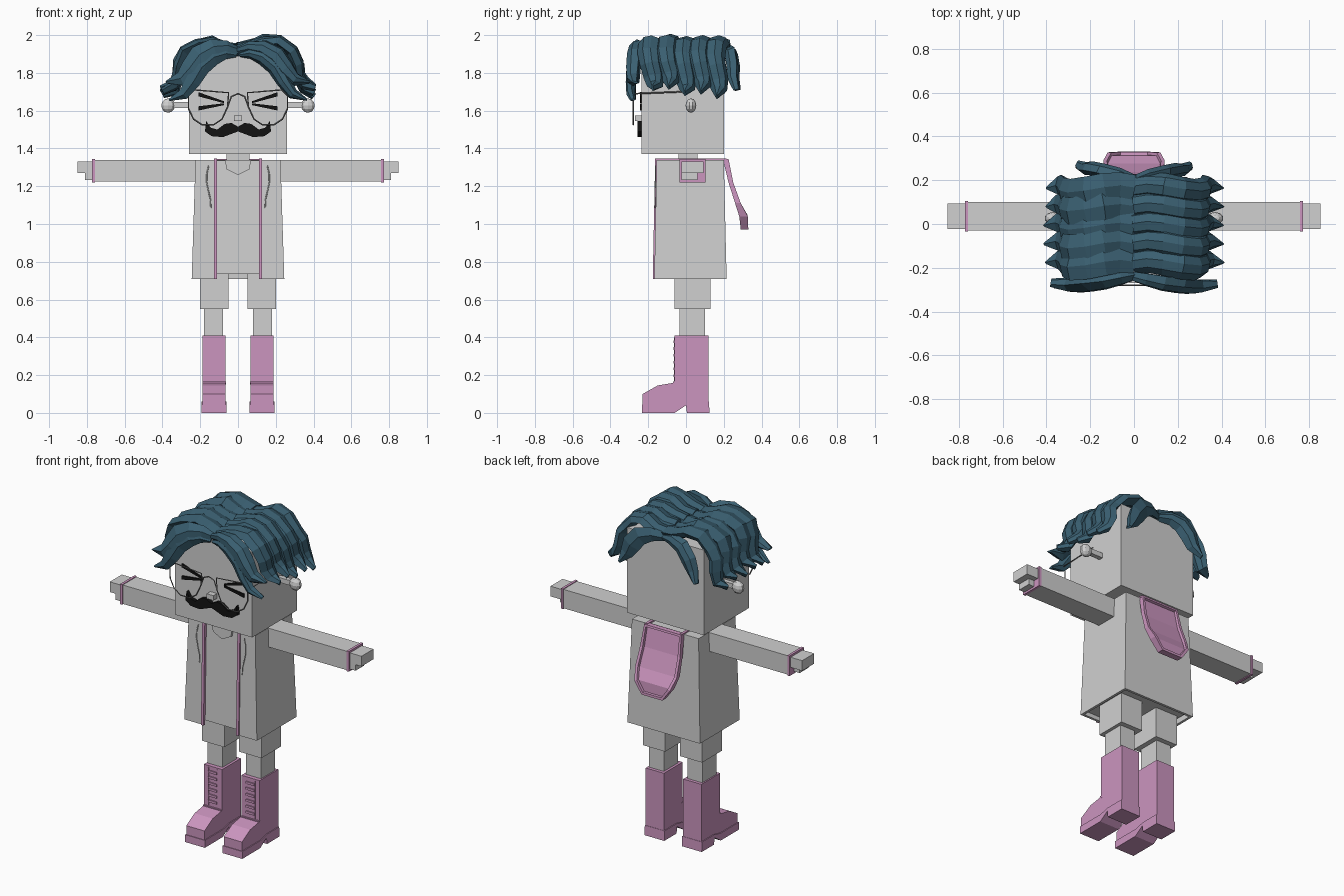
import bpy, bmesh, math, random
from mathutils import Vector

random.seed(4)
cube = bpy.data.objects.get("Cube")
if cube:
    bpy.data.objects.remove(cube)


def material(name, r, g, b):
    m = bpy.data.materials.new(name)
    m.use_nodes = True
    m.diffuse_color = (r, g, b, 1)
    m.node_tree.nodes["Principled BSDF"].inputs["Base Color"].default_value = (r, g, b, 1)
    return m


GREY = material("pale_grey", 0.63, 0.63, 0.63)
PINK = material("orchid_pink", 0.6, 0.3, 0.52)
TEAL = material("hair_teal", 0.042, 0.115, 0.165)
BLACK = material("ink_black", 0.006, 0.006, 0.006)
WIRE = material("wire_grey", 0.2, 0.2, 0.2)
SIDES = (("left", 1), ("right", -1))


def finish(bm, name, mat):
    bmesh.ops.recalc_face_normals(bm, faces=bm.faces)
    me = bpy.data.meshes.new(name)
    bm.to_mesh(me)
    bm.free()
    me.materials.append(mat)
    ob = bpy.data.objects.new(name, me)
    bpy.context.collection.objects.link(ob)
    return ob


def loft(name, rings, mat):
    """Join rings of equal point count and cap both ends."""
    bm = bmesh.new()
    vs = [[bm.verts.new(p) for p in ring] for ring in rings]
    n = len(vs[0])
    for a, b in zip(vs, vs[1:]):
        for i in range(n):
            j = (i + 1) % n
            bm.faces.new((a[i], a[j], b[j], b[i]))
    bm.faces.new(vs[0])
    bm.faces.new(vs[-1])
    return finish(bm, name, mat)


def box(name, x, y, z, mat):
    x, y = sorted(x), sorted(y)
    return loft(name, [[(x[0], y[0], h), (x[1], y[0], h), (x[1], y[1], h), (x[0], y[1], h)] for h in z], mat)


def plate(name, pts, y0, y1, mat):
    """Outline in x and z, given depth in y."""
    return loft(name, [[(x, y, z) for x, z in pts] for y in (y0, y1)], mat)


def wire(name, pts, radius, mat, closed=False):
    cu = bpy.data.curves.new(name, "CURVE")
    cu.dimensions = "3D"
    cu.bevel_depth = radius
    cu.bevel_resolution = 0
    sp = cu.splines.new("POLY")
    sp.points.add(len(pts) - 1)
    for p, co in zip(sp.points, pts):
        p.co = (*co, 1)
    sp.use_cyclic_u = closed
    cu.materials.append(mat)
    ob = bpy.data.objects.new(name, cu)
    bpy.context.collection.objects.link(ob)


# Head, neck, nose
box("head", (-0.26, 0.26), (-0.235, 0.2), (1.37, 1.89), GREY)
box("neck", (-0.06, 0.06), (-0.04, 0.06), (1.32, 1.38), GREY)
box("nose", (-0.022, 0.022), (-0.27, -0.23), (1.545, 1.575), GREY)

# Moustache
half = [(0, 1.515), (0.035, 1.535), (0.07, 1.53), (0.11, 1.5), (0.145, 1.51), (0.168, 1.545),
        (0.175, 1.49), (0.14, 1.465), (0.08, 1.46), (0.04, 1.475), (0, 1.49)]
plate("moustache", half + [(-x, z) for x, z in half[-2:0:-1]], -0.257, -0.233, BLACK)

# Inner shirt and neckline
loft("shirt", [[(-w, f, z), (w, f, z), (w, b, z), (-w, b, z)]
               for w, f, b, z in ((0.22, -0.155, 0.19, 0.735), (0.2, -0.14, 0.18, 1.335))], GREY)
plate("neckline", [(-0.07, 1.34), (0.07, 1.34), (0.06, 1.29), (0, 1.26), (-0.06, 1.29)], -0.155, -0.14, GREY)


# Open coat with hollow hem
def coat_ring(w, f, b, z, t=0.015, gap=0.115):
    half = [(gap, f), (w, f), (w, b)]
    inner = [(w - t, b - t), (w - t, f + t), (gap, f + t)]
    pts = half + [(-x, y) for x, y in reversed(half)]
    pts += [(-x, y) for x, y in reversed(inner)] + inner
    return [(x, y, z) for x, y in pts]


loft("coat", [coat_ring(0.245, -0.168, 0.215, 0.71), coat_ring(0.225, -0.155, 0.2, 1.34)], GREY)
for x in (-1, 1):
    box("shoulder_panel", (x * 0.115, x * 0.212), (-0.145, 0.19), (1.325, 1.34), GREY)

# Hood hanging behind, with a sunken face
rows = [(0.125, 0.225, 1.345, 0.03), (0.135, 0.25, 1.22, 0.025), (0.14, 0.29, 1.11, 0.03),
        (0.12, 0.327, 1.04, 0.045), (0.07, 0.33, 0.97, 0.04)]
hood = loft("hood", [[(-w, y - t, z), (w, y - t, z), (w, y, z), (-w, y, z)] for w, y, z, t in rows], PINK)
bm = bmesh.new()
bm.from_mesh(hood.data)
outer = [f for f in bm.faces if f.normal.y > 0.6]
bmesh.ops.inset_region(bm, faces=outer, thickness=0.017, depth=0)
bmesh.ops.inset_region(bm, faces=outer, thickness=0.003, depth=-0.014)
bm.to_mesh(hood.data)
bm.free()

boot = [(0.12, 0), (0.12, 0.41), (-0.06, 0.41), (-0.06, 0.16), (-0.15, 0.145), (-0.23, 0.1),
        (-0.23, 0), (-0.06, 0), (0, 0.04), (0.005, 0)]
sole = [(0.124, 0), (0.122, 0.06), (0.005, 0.06), (-0.06, 0.045), (-0.234, 0.045),
        (-0.234, 0), (-0.06, 0), (0, 0.04), (0.005, 0)]
lens = [(0.05, 1.695), (0.23, 1.71), (0.262, 1.68), (0.262, 1.61), (0.235, 1.555), (0.19, 1.525),
        (0.13, 1.525), (0.085, 1.555), (0.055, 1.62)]

for side, s in SIDES:
    # Eyes made of two tapered strokes
    for a, b in ((1.687, 1.645), (1.612, 1.634)):
        plate(side + "_eye_stroke", [(s * 0.21, a - 0.011), (s * 0.21, a + 0.011),
              (s * 0.075, b + 0.005), (s * 0.075, b - 0.005)], -0.243, -0.234, BLACK)

    # Glasses
    wire(side + "_lens_rim", [(s * x, -0.28, z) for x, z in lens], 0.004, WIRE, True)
    wire(side + "_temple", [(s * 0.255, -0.28, 1.695), (s * 0.28, -0.275, 1.69),
                            (s * 0.28, -0.02, 1.7)], 0.004, WIRE)
    wire(side + "_bridge", [(s * 0.055, -0.28, 1.62), (s * 0.035, -0.28, 1.675), (0, -0.28, 1.69)], 0.004, WIRE)

    # Ear stalk and knob
    box(side + "_ear_stalk", (s * 0.25, s * 0.35), (0.012, 0.04), (1.615, 1.645), GREY)
    bm = bmesh.new()
    bmesh.ops.create_uvsphere(bm, u_segments=10, v_segments=6, radius=0.038)
    for v in bm.verts:
        v.co = (v.co.x + s * 0.37, v.co.y * 0.75 + 0.026, v.co.z + 1.627)
    finish(bm, side + "_ear_knob", GREY)

    # Arm, cuff, hand
    box(side + "_arm", (s * 0.2, s * 0.77), (-0.03, 0.1), (1.225, 1.34), GREY)
    box(side + "_cuff", (s * 0.757, s * 0.772), (-0.034, 0.104), (1.221, 1.344), PINK)
    box(side + "_hand", (s * 0.77, s * 0.85), (-0.023, 0.093), (1.27, 1.332), GREY)
    box(side + "_fingers", (s * 0.77, s * 0.81), (-0.023, 0.06), (1.233, 1.27), GREY)

    # Coat trim on front edge and over the shoulder
    a, b = s * 0.11, s * 0.127
    trim = [(-0.176, -0.16, 0.71), (-0.163, -0.147, 1.346), (-0.15, -0.147, 1.346)]
    loft(side + "_front_trim", [[(a, f, z), (b, f, z), (b, k, z), (a, k, z)] for f, k, z in trim[:2]], PINK)
    box(side + "_shoulder_trim", (a, b), (-0.163, 0.215), (1.337, 1.347), PINK)
    wire(side + "_drawstring", [(s * (0.155 + 0.012 * math.sin(i)), -0.161 - i * 0.0008, 1.31 - i * 0.045)
                                for i in range(6)], 0.003, GREY)

    # Leg
    box(side + "_short", (s * 0.05, s * 0.2), (-0.06, 0.13), (0.55, 0.76), GREY)
    box(side + "_shin", (s * 0.08, s * 0.18), (-0.035, 0.1), (0.4, 0.56), GREY)

    # Boot with sole, toe seam and laces
    loft(side + "_boot", [[(s * x, y, z) for y, z in boot] for x in (0.065, 0.188)], PINK)
    loft(side + "_sole", [[(s * x, y, z) for y, z in sole] for x in (0.06, 0.193)], PINK)
    box(side + "_toe_seam", (s * 0.064, s * 0.189), (-0.068, -0.05), (0.15, 0.165), PINK)
    for k in range(6):
        z = 0.19 + k * 0.036
        box(side + "_lace", (s * 0.098, s * 0.155), (-0.067, -0.05), (z, z + 0.014), PINK)
    for x in (0.095, 0.155):
        box(side + "_eyelet_band", (s * x, s * (x + 0.005)), (-0.063, -0.05), (0.17, 0.4), PINK)


# Hair locks: faceted sweeps along a spine
def lock(name, spine, widths, thick, across):
    pts = [Vector(p) for p in spine]
    rings = []
    for i, p in enumerate(pts):
        t = (pts[min(i + 1, len(pts) - 1)] - pts[max(i - 1, 0)]).normalized()
        u = (Vector(across) - t * t.dot(Vector(across))).normalized()
        n = t.cross(u)
        w, h = widths[i], thick * (0.45 + 0.55 * min(1, widths[i] / max(widths) + 0.1))
        rings.append([p + u * w * c + n * h * d for c, d in
                      ((-1, -0.3), (-0.55, 0.7), (0.1, 1), (0.7, 0.6), (1, -0.3), (0, -0.8))])
    loft(name, rings, TEAL)


crown = [(0, 1.915), (0.07, 1.935), (0.14, 1.96), (0.22, 1.95), (0.29, 1.9),
         (0.32, 1.84), (0.325, 1.78), (0.35, 1.73), (0.41, 1.7)]
for side, s in SIDES:
    # Crown locks fall over each side from the parting
    for k, y0 in enumerate((-0.18, -0.095, -0.01, 0.075, 0.16)):
        drop = (0.01, 0.02, -0.01, 0.0, -0.025)[k]
        spine = []
        for i, (x, z) in enumerate(crown):
            y = y0 + 0.016 * math.sin(i * 1.1 + 0.4)
            z += random.uniform(-0.008, 0.012) + drop * i / 8
            spine.append((s * x * random.uniform(0.97, 1.0), y, z))
        lock(side + "_crown_lock", spine, [0.058, 0.06, 0.064, 0.064, 0.062, 0.058, 0.055, 0.042, 0.006], 0.036, (0, 1, 0))

    # Fringe sweeps outward over the brow
    fringe = [(0.0, -0.235, 1.915), (0.06, -0.25, 1.935), (0.13, -0.265, 1.93), (0.2, -0.275, 1.89),
              (0.25, -0.28, 1.82), (0.3, -0.28, 1.765), (0.38, -0.27, 1.75)]
    lock(side + "_fringe_upper", [(s * x, y, z) for x, y, z in fringe],
         [0.02, 0.035, 0.05, 0.06, 0.055, 0.04, 0.006], 0.04, (0.5 * s, 0.3, 1))
    lock(side + "_fringe_lower", [(s * (x * 0.93 + 0.01), y - 0.01, z - 0.02 - 0.19 * x) for x, y, z in fringe],
         [0.012, 0.03, 0.045, 0.048, 0.04, 0.03, 0.006], 0.03, (0.5 * s, -0.2, 1))

    # Nape locks arch over the back of the head
    nape = [(0.0, 0.2, 1.9), (0.07, 0.225, 1.91), (0.14, 0.24, 1.89), (0.19, 0.25, 1.83),
            (0.22, 0.25, 1.77), (0.26, 0.27, 1.71)]
    lock(side + "_nape_lock", [(s * x, y, z) for x, y, z in nape],
         [0.02, 0.04, 0.055, 0.055, 0.04, 0.008], 0.036, (0.6 * s, 0.1, 1))
